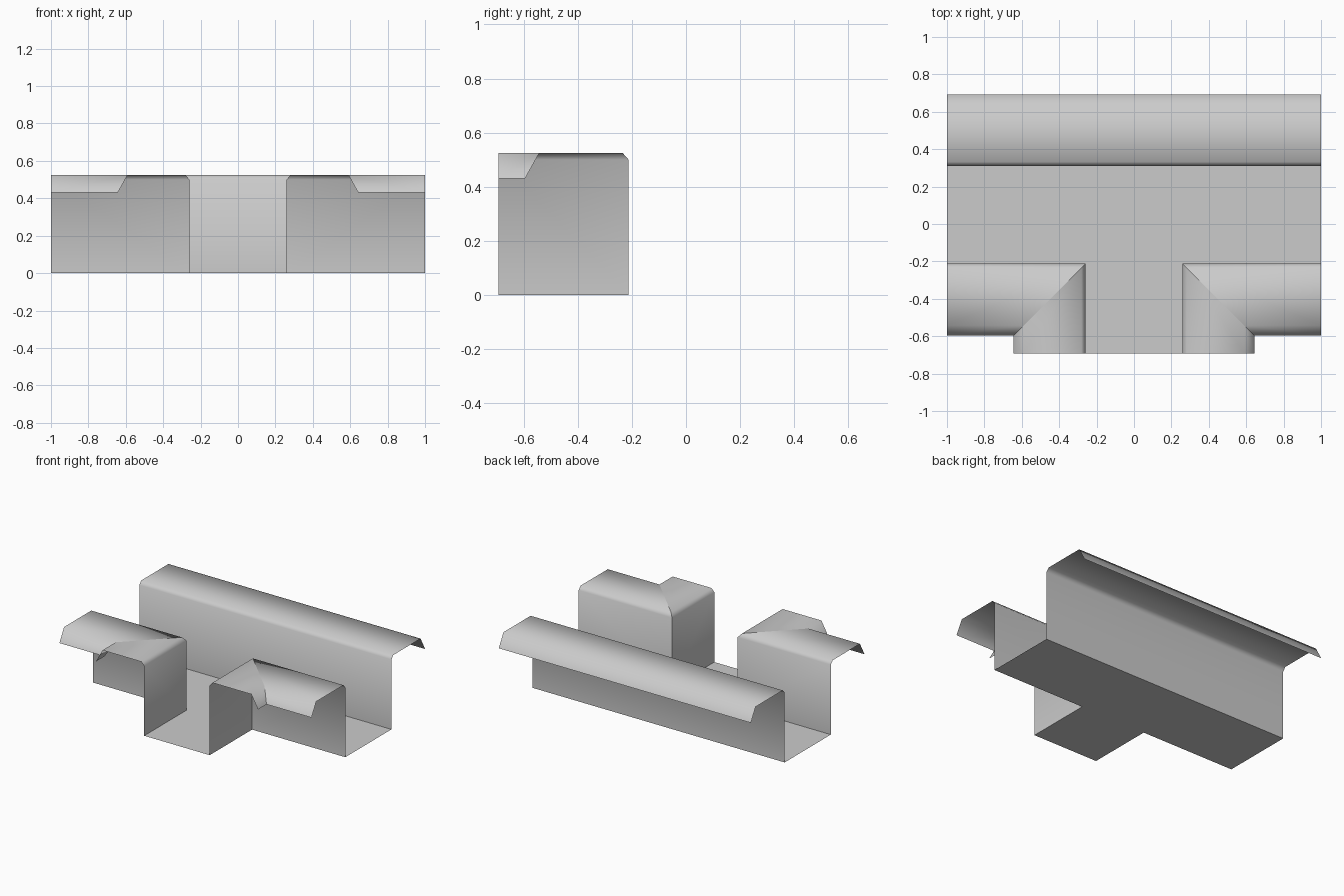
import bpy, bmesh, math

cube = bpy.data.objects.get("Cube")
if cube:
    bpy.data.objects.remove(cube, do_unlink=True)

grey = bpy.data.materials.new("plain grey")
grey.use_nodes = True
COLOUR = (0.6, 0.6, 0.6, 1)
grey.diffuse_color = COLOUR
grey.node_tree.nodes["Principled BSDF"].inputs["Base Color"].default_value = COLOUR

# Main channel edges, branch half width and branch mouth
BACK, FRONT, HALF, MOUTH = 0.31, -0.212, 0.26, -0.692
# Wall and folded lip: (offset away from the channel, height)
PROFILE = [(0, 0), (0, 0.50), (0.022, 0.525), (0.33, 0.525), (0.383, 0.43)]


def sheet(name, rows, up_hint):
    """Skin a strip between matching point rows, facing the hint direction."""
    bm = bmesh.new()
    grid = [[bm.verts.new(p) for p in row] for row in rows]
    for a, b in zip(grid, grid[1:]):
        for i in range(len(a) - 1):
            bm.faces.new((a[i], a[i + 1], b[i + 1], b[i]))
    bm.normal_update()
    bm.faces.ensure_lookup_table()
    n = bm.faces[0].normal
    if sum(c * h for c, h in zip(n, up_hint)) < 0:
        bmesh.ops.reverse_faces(bm, faces=bm.faces[:])
    mesh = bpy.data.meshes.new(name)
    bm.to_mesh(mesh)
    bm.free()
    mesh.materials.append(grey)
    obj = bpy.data.objects.new(name, mesh)
    bpy.context.collection.objects.link(obj)
    bpy.ops.object.select_all(action='DESELECT')
    obj.select_set(True)
    bpy.context.view_layer.objects.active = obj
    bpy.ops.object.shade_smooth_by_angle(angle=math.radians(62))
    return obj


# T-shaped floor
sheet("main_floor", [[(x, y, 0) for x in (-1, -HALF, HALF, 1)] for y in (FRONT, BACK)], (0, 0, 1))
sheet("branch_floor", [[(x, y, 0) for x in (-HALF, HALF)] for y in (MOUTH, FRONT)], (0, 0, 1))

# Long back wall with its lip
sheet("back_wall", [[(x, BACK + d, z) for d, z in PROFILE] for x in (-1, 1)], (0, -1, 0))

# Front walls and branch walls, mitred where their lips meet
for side, s in (("left", 1), ("right", -1)):
    mitre = [(s * (HALF + d), FRONT - d, z) for d, z in PROFILE]
    outer = [(s, FRONT - d, z) for d, z in PROFILE]
    mouth = [(s * (HALF + d), MOUTH, z) for d, z in PROFILE]
    sheet("front_wall_" + side, [mitre, outer], (0, 1, 0))
    sheet("branch_wall_" + side, [mitre, mouth], (-s, 0, 0))
